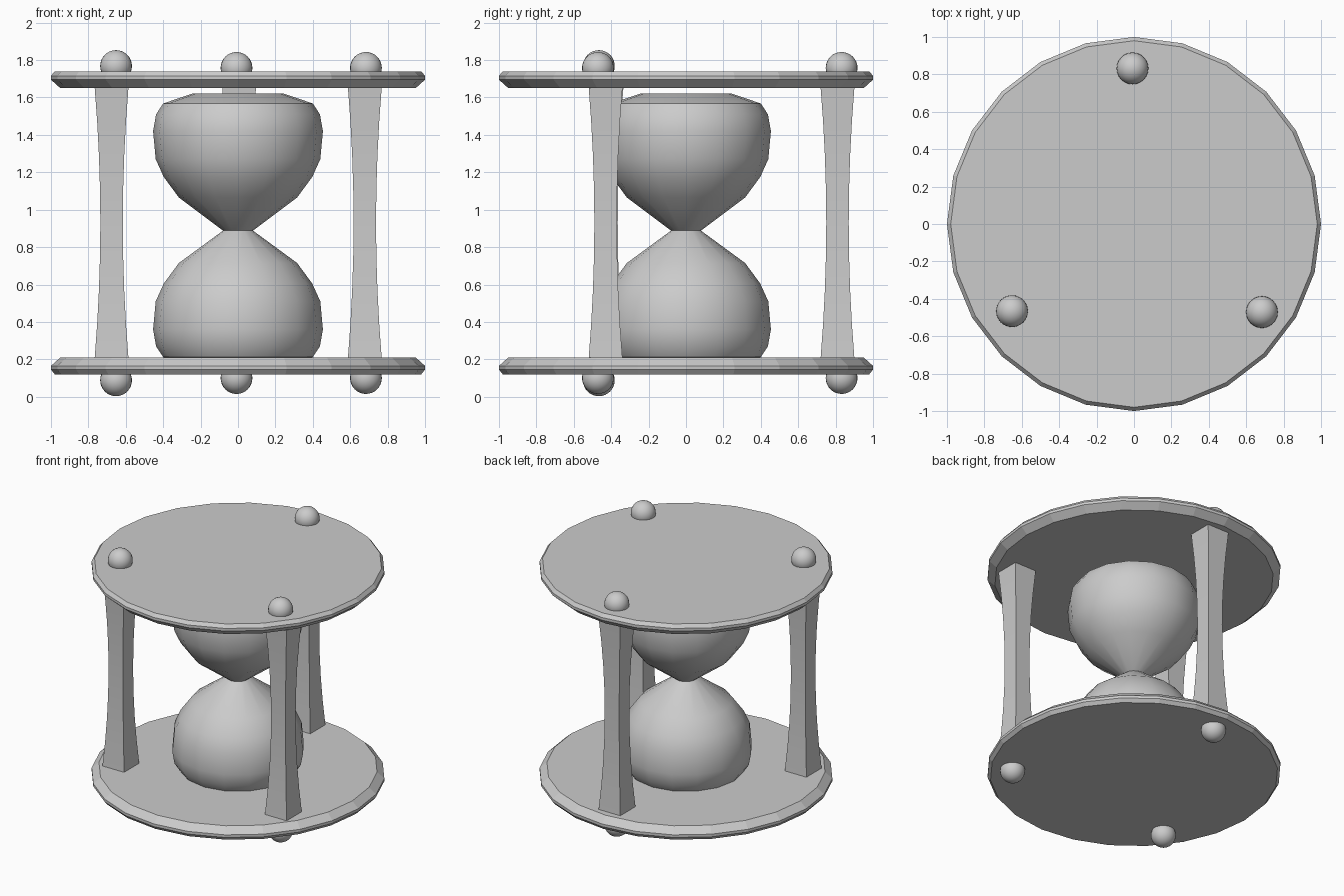
import bpy, bmesh
from math import sin, cos, pi, radians

if "Cube" in bpy.data.objects:
    bpy.data.objects.remove(bpy.data.objects["Cube"])


def finish(name, bm, angle=None):
    bmesh.ops.recalc_face_normals(bm, faces=bm.faces[:])
    me = bpy.data.meshes.new(name)
    bm.to_mesh(me)
    bm.free()
    if angle:
        me.shade_smooth()
        me.set_sharp_from_angle(angle=radians(angle))
    ob = bpy.data.objects.new(name, me)
    bpy.context.collection.objects.link(ob)
    return ob


def loft(name, profile, sides, centre=(0, 0), turn=0.0, angle=None):
    """Stack polygon rings of (radius, z) and cap both ends."""
    bm = bmesh.new()
    rings = []
    for r, z in profile:
        rings.append([bm.verts.new((centre[0] + r * cos(turn + 2 * pi * i / sides),
                                    centre[1] + r * sin(turn + 2 * pi * i / sides), z))
                      for i in range(sides)])
    for a, b in zip(rings, rings[1:]):
        for i in range(sides):
            j = (i + 1) % sides
            bm.faces.new((a[i], a[j], b[j], b[i]))
    bm.faces.new(rings[0][::-1])
    bm.faces.new(rings[-1])
    return finish(name, bm, angle)


def ball(name, centre, radius):
    bm = bmesh.new()
    bmesh.ops.create_uvsphere(bm, u_segments=24, v_segments=16, radius=radius)
    bmesh.ops.translate(bm, verts=bm.verts[:], vec=centre)
    return finish(name, bm, 40)


# End plates, mirrored about the middle height
plate = [(0.98, 0.12), (1.0, 0.145), (1.0, 0.165), (0.95, 0.21)]
loft("bottom_plate", plate, 24)
loft("top_plate", [(r, 1.86 - z) for r, z in plate], 24)

# Glass: lower bulb profile mirrored at the neck
half = [(0.245, 0.16), (0.40, 0.212), (0.438, 0.27), (0.454, 0.36), (0.44, 0.51),
        (0.397, 0.605), (0.316, 0.715)]
glass = half + [(0.08, 0.888)] + [(r, 1.78 - z) for r, z in reversed(half)]
loft("glass_bulbs", glass, 16, angle=35)

# Square posts with a slim waist
posts = {"left": (-0.676, -0.425), "right": (0.678, -0.43), "back": (0.006, 0.81)}
steps = 8
waist = []
for k in range(steps + 1):
    t = 2 * k / steps - 1
    waist.append(((0.06 + 0.03 * t * t) * 2 ** 0.5, 0.93 + 0.72 * t))
for side, centre in posts.items():
    loft(side + "_post", waist, 4, centre, pi / 4, 35)

# Ball ends above and below each post
balls = {"left": (-0.652, -0.466, 0.088, 1.768),
         "right": (0.684, -0.471, 0.10, 1.758),
         "back": (-0.008, 0.832, 0.10, 1.758)}
for side, (x, y, low, high) in balls.items():
    ball(side + "_foot_ball", (x, y, low), 0.085)
    ball(side + "_top_ball", (x, y, high), 0.085)
